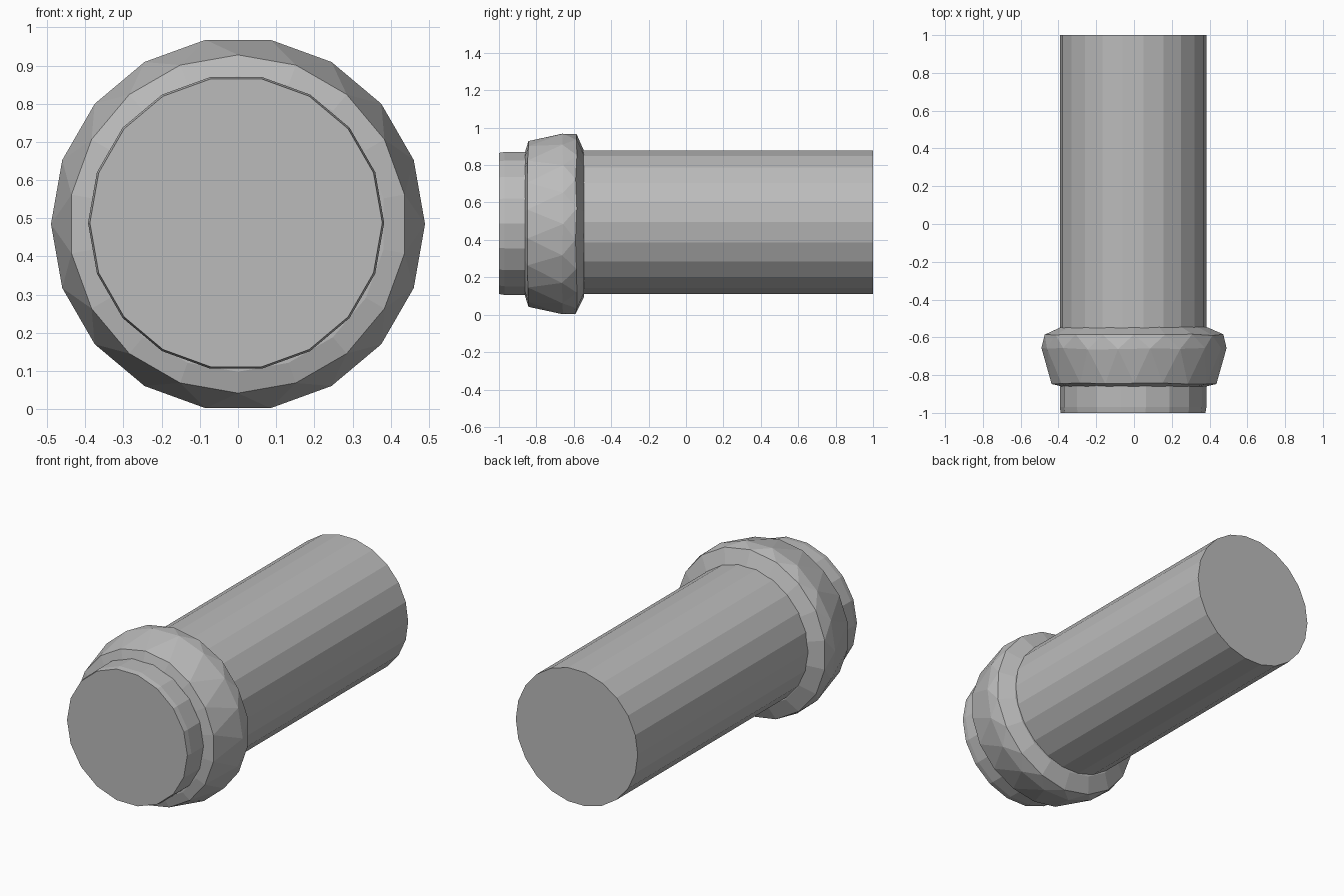
import bpy, bmesh, math, random

random.seed(4)
if "Cube" in bpy.data.objects:
    bpy.data.objects.remove(bpy.data.objects["Cube"], do_unlink=True)

grey = bpy.data.materials.new("plain_grey")
grey.use_nodes = True
colour = (0.5, 0.5, 0.5, 1)
grey.diffuse_color = colour
grey.node_tree.nodes["Principled BSDF"].inputs["Base Color"].default_value = colour


def lathe(name, rings, sides, centre, jitter=0.0):
    """Loft rings of (y, radius, turn in steps) along y and cap both ends."""
    bm = bmesh.new()
    loops = []
    for i, (y, radius, turn) in enumerate(rings):
        wobble = jitter if 0 < i < len(rings) - 1 else 0
        loop = []
        for k in range(sides):
            a = 2 * math.pi * (k + turn) / sides + math.pi / 2
            loop.append(bm.verts.new((
                centre[0] + radius * math.cos(a),
                y + random.uniform(-wobble, wobble),
                centre[1] + radius * math.sin(a))))
        loops.append(loop)
    for (ra, la), (rb, lb) in zip(zip(rings, loops), zip(rings[1:], loops[1:])):
        shift = rb[2] - ra[2]
        for k in range(sides):
            n = (k + 1) % sides
            if shift == 0:
                bm.faces.new((la[k], la[n], lb[n], lb[k]))
            elif shift > 0:  # staggered rings meet in triangles
                bm.faces.new((la[k], la[n], lb[k]))
                bm.faces.new((la[n], lb[n], lb[k]))
            else:
                bm.faces.new((la[k], lb[n], lb[k]))
                bm.faces.new((la[k], la[n], lb[n]))
    bm.faces.new(loops[0])
    bm.faces.new(loops[-1])
    bmesh.ops.recalc_face_normals(bm, faces=bm.faces)
    mesh = bpy.data.meshes.new(name)
    bm.to_mesh(mesh)
    bm.free()
    mesh.materials.append(grey)
    obj = bpy.data.objects.new(name, mesh)
    bpy.context.collection.objects.link(obj)
    return obj


# Long straight shaft
lathe("shaft", [(-0.6, 0.388, 0.5), (1.0, 0.388, 0.5)], 22, (-0.005, 0.495))

# Short stub at the front
lathe("front_stub", [(-1.0, 0.383, 0.5), (-0.97, 0.388, 0.5), (-0.8, 0.388, 0.5)],
      18, (-0.005, 0.488))

# Faceted collar: narrow front, widest towards the back
lathe("collar", [(-0.86, 0.387, 0), (-0.845, 0.443, 0), (-0.66, 0.49, 0.5),
                 (-0.587, 0.48, 0), (-0.545, 0.39, 0)],
      18, (0, 0.485), jitter=0.004)
